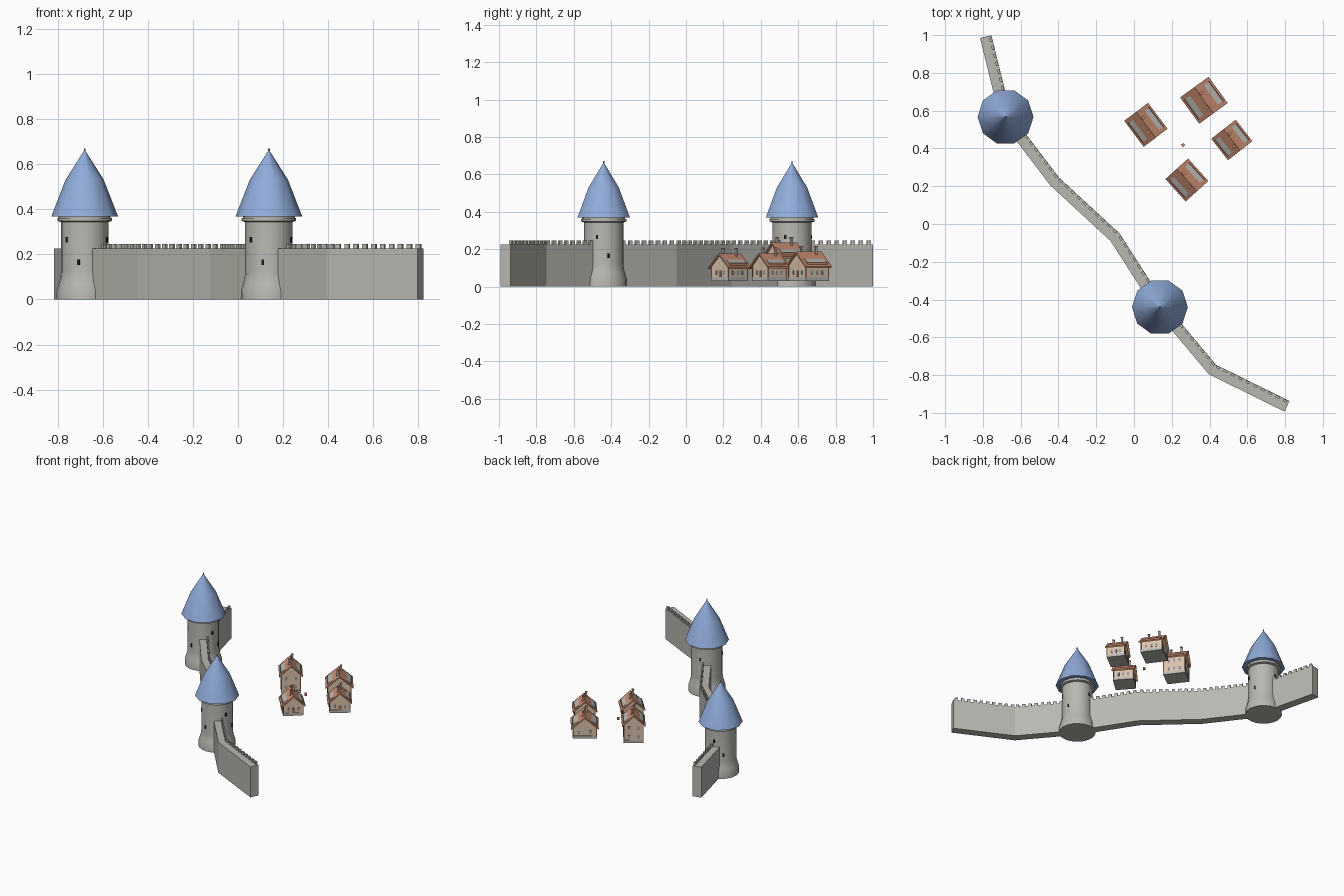
import bpy, bmesh, math
from mathutils import Matrix, Vector

if "Cube" in bpy.data.objects:
    bpy.data.objects.remove(bpy.data.objects["Cube"], do_unlink=True)


def material(name, rgb):
    m = bpy.data.materials.new(name)
    m.use_nodes = True
    m.diffuse_color = (*rgb, 1)
    m.node_tree.nodes["Principled BSDF"].inputs["Base Color"].default_value = (*rgb, 1)
    return m


STONE = material("grey stone", (0.48, 0.475, 0.44))
SLATE = material("blue slate", (0.28, 0.41, 0.70))
TILE = material("clay tile", (0.58, 0.26, 0.16))
PLASTER = material("cream plaster", (0.70, 0.54, 0.40))
TIMBER = material("brown timber", (0.36, 0.17, 0.10))
GLASS = material("grey glass", (0.25, 0.30, 0.34))
DARK = material("dark opening", (0.01, 0.01, 0.01))


def finish(name, bm, mat):
    bmesh.ops.remove_doubles(bm, verts=bm.verts, dist=1e-5)
    bmesh.ops.recalc_face_normals(bm, faces=bm.faces)
    mesh = bpy.data.meshes.new(name)
    bm.to_mesh(mesh)
    bm.free()
    mesh.materials.append(mat)
    ob = bpy.data.objects.new(name, mesh)
    bpy.context.collection.objects.link(ob)
    return ob


def skin(bm, rings, cap=True):
    """Bridge closed rings of points and cap both ends."""
    loops = [[bm.verts.new(p) for p in ring] for ring in rings]
    n = len(loops[0])
    for a, b in zip(loops, loops[1:]):
        for i in range(n):
            j = (i + 1) % n
            bm.faces.new((a[i], a[j], b[j], b[i]))
    if cap:
        bm.faces.new(loops[0])
        bm.faces.new(loops[-1])


def prism(bm, frame, profile, y0, y1):
    """Extrude an (x, z) profile along the local y axis."""
    skin(bm, [[frame @ Vector((x, y, z)) for x, z in profile] for y in (y0, y1)])


def box(bm, frame, x, y, z):
    prism(bm, frame, [(x[0], z[0]), (x[1], z[0]), (x[1], z[1]), (x[0], z[1])], *y)


def placed(x, y, angle):
    return Matrix.Translation((x, y, 0)) @ Matrix.Rotation(angle, 4, "Z")


def lathe(name, profile, sides, x, y, mat):
    bm = bmesh.new()
    turn = [math.tau * i / sides for i in range(sides)]
    skin(bm, [[(x + r * math.cos(t), y + r * math.sin(t), z) for t in turn]
              for r, z in profile])
    ob = finish(name, bm, mat)
    bpy.ops.object.select_all(action="DESELECT")
    ob.select_set(True)
    bpy.context.view_layer.objects.active = ob
    bpy.ops.object.shade_smooth_by_angle(angle=math.radians(40))


# Curtain wall with mitred corners
TOWERS = [(-0.68, 0.567), (0.137, -0.44)]
path = [Vector(p) for p in [(-0.785, 0.992), TOWERS[0], (-0.42, 0.225), (-0.10, -0.07),
                            TOWERS[1], (0.415, -0.77), (0.81, -0.965)]]
HALF, WALL_TOP = 0.031, 0.225
dirs = [(b - a).normalized() for a, b in zip(path, path[1:])]
rings = []
for i, p in enumerate(path):
    d0, d1 = dirs[max(i - 1, 0)], dirs[min(i, len(dirs) - 1)]
    side = Vector((-d0.y - d1.y, d0.x + d1.x)).normalized()
    side *= HALF / side.dot(Vector((-d0.y, d0.x)))
    rings.append([((p + s * side).x, (p + s * side).y, z)
                  for s, z in ((-1, 0), (1, 0), (1, WALL_TOP), (-1, WALL_TOP))])
bm = bmesh.new()
skin(bm, rings)
finish("curtain_wall", bm, STONE)

# Battlements along the inner edge
bm = bmesh.new()
for a, b, d in zip(path, path[1:], dirs):
    length = (b - a).length
    count = round(length / 0.045)
    pitch = length / count
    frame = placed(a.x, a.y, math.atan2(d.y, d.x))
    for k in range(count):
        start = (k + 0.25) * pitch
        box(bm, frame, (start, start + pitch * 0.5), (HALF - 0.015, HALF - 0.002),
            (WALL_TOP - 0.004, 0.246))
finish("battlements", bm, STONE)

# Round towers
for n, (x, y) in enumerate(TOWERS, 1):
    lathe(f"tower_body_{n}", [(0.125, 0), (0.124, 0.04), (0.116, 0.065), (0.108, 0.095),
                              (0.105, 0.12), (0.105, 0.35)], 20, x, y, STONE)
    lathe(f"tower_collar_{n}", [(0.105, 0.343), (0.121, 0.348), (0.121, 0.361),
                                (0.115, 0.361), (0.115, 0.372)], 20, x, y, STONE)
    lathe(f"tower_roof_{n}", [(0.148, 0.368), (0.085, 0.53), (0.004, 0.658)],
          10, x, y, SLATE)
    lathe(f"roof_finial_{n}", [(0.004, 0.65), (0.004, 0.67)], 6, x, y, SLATE)
    bm = bmesh.new()
    for first, z in ((-140, 0.265), (-105, 0.165)):
        for k in range(3):
            frame = placed(x, y, math.radians(first + 120 * k))
            box(bm, frame, (0.098, 0.107), (-0.006, 0.006), (z - 0.012, z + 0.012))
    finish(f"arrow_slits_{n}", bm, DARK)


def house(n, x, y, turn, w, l, eave, ridge):
    """Gabled house: w and l are the half width and half length of its roof."""
    frame = placed(x, y, math.radians(turn))
    base, wx, wl = 0.03, w - 0.015, l - 0.012
    slope = (ridge - eave) / w

    def roof_z(v):
        return ridge - slope * abs(v)

    parts = {}

    def part(name, mat):
        parts[name] = (bmesh.new(), mat)
        return parts[name][0]

    # Plinth, walls and roof shell
    box(part("plinth", STONE), frame, (-wx - 0.003, wx + 0.003),
        (-wl - 0.003, wl + 0.003), (base, base + 0.02))
    top = roof_z(wx) - 0.006
    prism(part("walls", PLASTER), frame,
          [(-wx, base + 0.005), (wx, base + 0.005), (wx, top), (0, ridge - 0.006), (-wx, top)],
          -wl, wl)
    t = 0.01
    prism(part("roof", TILE), frame,
          [(-w, eave), (0, ridge), (w, eave), (w, eave - t), (0, ridge - t), (-w, eave - t)],
          -l, l)

    # Long low dormers and paired chimneys
    dormer, stack, cap = part("dormers", STONE), part("chimneys", STONE), part("caps", TILE)
    rim = part("dormer_rims", TILE)
    for s in (-1, 1):
        a, b = w * 0.50, w * 0.84
        prism(dormer, frame, [(s * a, roof_z(a) - 0.004), (s * a, roof_z(a) + 0.003),
                              (s * b, roof_z(b) + 0.008), (s * b, roof_z(b) - 0.004)],
              -l * 0.74, l * 0.74)
        box(rim, frame, sorted((s * b, s * (b + 0.003))), (-l * 0.76, l * 0.76),
            (roof_z(b) - 0.004, roof_z(b) + 0.009))
        cx, cy = s * 0.012, s * l * 0.45
        box(stack, frame, (cx - 0.006, cx + 0.006), (cy - 0.006, cy + 0.006),
            (ridge - 0.03, ridge + 0.024))
        box(cap, frame, (cx - 0.008, cx + 0.008), (cy - 0.008, cy + 0.008),
            (ridge + 0.022, ridge + 0.028))

    # Timber posts, windows and a door
    post, pane, door = part("posts", TIMBER), part("windows", GLASS), part("door", TIMBER)
    for sx in (-1, 1):
        for sy in (-1, 1):
            px, py = sx * wx, sy * wl
            box(post, frame, (px - 0.003, px + 0.003), (py - 0.003, py + 0.003),
                (base + 0.02, top))
    floors = [z for z in (0.062, 0.125) if z + 0.024 < top + 0.01]
    for s in (-1, 1):
        for z in floors:
            for k in (-0.5, 0, 0.5):
                box(pane, frame, sorted((s * (wx - 0.002), s * (wx + 0.002))),
                    (k * wl - 0.007, k * wl + 0.007), (z, z + 0.024))
            for k in (-0.5, 0.5):
                box(pane, frame, (k * wx - 0.007, k * wx + 0.007),
                    sorted((s * (wl - 0.002), s * (wl + 0.002))), (z, z + 0.024))
    box(door, frame, (-0.009, 0.009), (-wl - 0.003, -wl + 0.002), (base + 0.02, 0.085))
    for name, (mesh, mat) in parts.items():
        finish(f"house_{n}_{name}", mesh, mat)


house(1, 0.063, 0.525, 37, 0.079, 0.086, 0.160, 0.236)
house(2, 0.370, 0.655, 36, 0.093, 0.086, 0.108, 0.188)
house(3, 0.518, 0.445, 38, 0.082, 0.072, 0.106, 0.180)
house(4, 0.280, 0.233, 42, 0.081, 0.080, 0.104, 0.178)

# Small block in the yard
bm = bmesh.new()
box(bm, placed(0.26, 0.418, 0.65), (-0.008, 0.008), (-0.008, 0.008), (0.072, 0.088))
finish("yard_block", bm, TILE)
